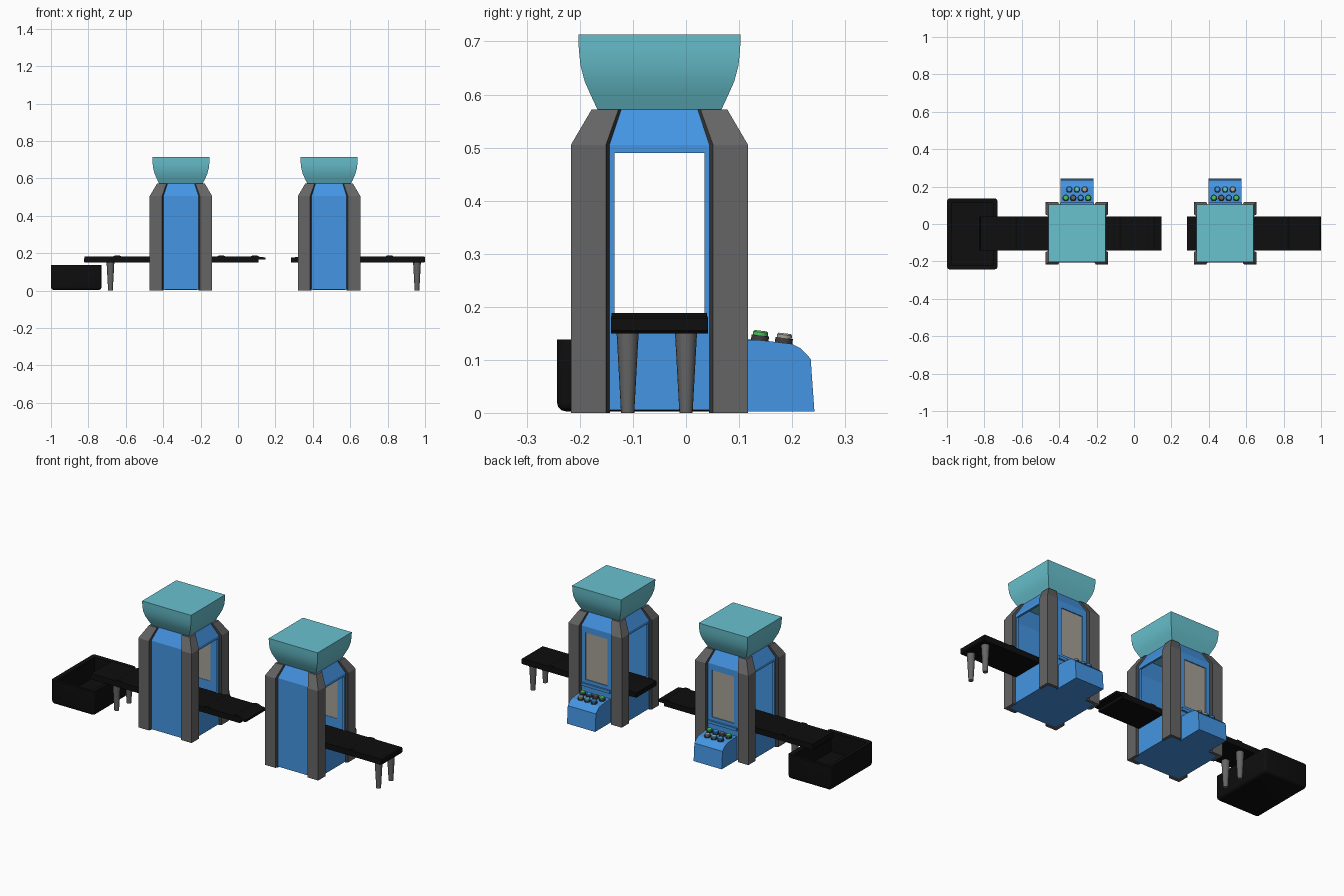
import bpy
import bmesh
from math import cos, sin, pi, radians
from mathutils import Matrix, Vector

if "Cube" in bpy.data.objects:
    bpy.data.objects.remove(bpy.data.objects["Cube"], do_unlink=True)


def material(name, *rgb):
    lin = [(c / 255 / 12.92) if c < 11 else ((c / 255 + 0.055) / 1.055) ** 2.4 for c in rgb] + [1]
    m = bpy.data.materials.new(name)
    m.use_nodes = True
    m.diffuse_color = lin
    m.node_tree.nodes["Principled BSDF"].inputs["Base Color"].default_value = lin
    return m


BLUE = material("blue paint", 68, 149, 227)
TEAL = material("teal dome", 104, 193, 206)
GREY = material("grey metal", 101, 101, 101)
DARK = material("dark grey trim", 62, 62, 62)
BLACK = material("black rubber", 14, 14, 14)
BEIGE = material("beige pane", 165, 160, 151)
GREEN = material("green button", 76, 192, 92)

CY = -0.05      # centre line of the whole production line


def loft(name, rings, mats, pick=None, matrix=Matrix(), smooth=False):
    """Skin a list of equal-length point rings; pick(ring, segment) gives the material."""
    bm = bmesh.new()
    vs = [[bm.verts.new(matrix @ Vector(p)) for p in ring] for ring in rings]
    n = len(rings[0])
    for i in range(len(rings) - 1):
        for j in range(n):
            k = (j + 1) % n
            f = bm.faces.new((vs[i][j], vs[i][k], vs[i + 1][k], vs[i + 1][j]))
            f.material_index = pick(i, j) if pick else 0
    bm.faces.new(vs[0])
    cap = bm.faces.new(vs[-1])
    cap.material_index = pick(len(rings) - 2, 0) if pick else 0
    bmesh.ops.recalc_face_normals(bm, faces=bm.faces)
    me = bpy.data.meshes.new(name)
    bm.to_mesh(me)
    bm.free()
    ob = bpy.data.objects.new(name, me)
    bpy.context.collection.objects.link(ob)
    for m in mats:
        me.materials.append(m)
    if smooth:
        activate(ob)
        bpy.ops.object.shade_smooth_by_angle(angle=radians(35))
    return ob


def activate(ob):
    bpy.ops.object.select_all(action="DESELECT")
    ob.select_set(True)
    bpy.context.view_layer.objects.active = ob


def square(r, z):
    return [(-r, -r, z), (r, -r, z), (r, r, z), (-r, r, z)]


def circle(r, z, n):
    return [(r * cos(2 * pi * i / n), r * sin(2 * pi * i / n), z) for i in range(n)]


def box(name, x0, x1, y0, y1, z0, z1, mat, matrix=Matrix()):
    rings = [[(x0, y0, z), (x1, y0, z), (x1, y1, z), (x0, y1, z)] for z in (z0, z1)]
    return loft(name, rings, [mat], matrix=matrix)


def extrude_x(name, profile, x0, x1, mat, matrix=Matrix()):
    return loft(name, [[(x, y, z) for y, z in profile] for x in (x0, x1)], [mat], matrix=matrix)


def extrude_y(name, profile, half, mat, matrix):
    return loft(name, [[(x, y, z) for x, z in profile] for y in (-half, half)], [mat], matrix=matrix)


def cut(target, cutter):
    mod = target.modifiers.new("cut", "BOOLEAN")
    mod.operation = "DIFFERENCE"
    mod.solver = "EXACT"
    mod.object = cutter
    activate(target)
    bpy.ops.object.modifier_apply(modifier=mod.name)
    bpy.data.objects.remove(cutter, do_unlink=True)


SHOULDER, TOP, TAPER = 0.505, 0.572, 0.765
POST = [(.101, .167), (.167, .167), (.167, .101), (.153, .093), (.15, .15), (.093, .153)]
CONSOLE = [(.14, .003), (.292, .003), (.285, .102), (.267, .121), (.25, .13), (.19, .137), (.14, .137)]
DOME = [(.117, .572), (.13, .6), (.141, .625), (.149, .655), (.152, .685), (.153, .713)]


def button(name, x, y, z, colour, frame):
    rings = [circle(r, h, 14) for r, h in
             ((.017, -.005), (.017, .009), (.0145, .009), (.0145, .015), (.012, .018))]
    place = frame @ Matrix.Translation((x, y, z)) @ Matrix.Rotation(radians(-7), 4, "X")
    loft(name, rings, [DARK, colour], lambda i, j: int(i > 1), place, True)


def machine(side, cx):
    at = Matrix.Translation((cx, CY, 0))

    # Hollow cabinet with openings for the belt and the back pane
    body = loft(side + "_cabinet", [square(.155, .005), square(.155, SHOULDER), square(.155 * TAPER, TOP)],
                [BLUE], matrix=at)
    cut(body, loft("cavity_cutter", [square(.143, .14), square(.143, SHOULDER - .002),
                                     square(.1, TOP + .02)], [BLUE], matrix=at))
    cut(body, box("belt_cutter", -.3, .3, -.085, .085, .15, .49, BLUE, at))
    cut(body, box("pane_cutter", -.069, .069, .1, .3, .205, .47, BLUE, at))
    box(side + "_back_pane", -.072, .072, .145, .15, .2, .475, BEIGE, at)
    box(side + "_pane_ledge", -.09, .09, .15, .165, .17, .186, BLUE, at)

    # Corner posts with dark inner edges, leaning in at the shoulder
    for sx in (-1, 1):
        for sy in (-1, 1):
            rings = [[(sx * u * s, sy * v * s, z) for u, v in POST]
                     for s, z in ((1, 0), (1, SHOULDER), (TAPER, TOP))]
            name = "_".join((side, "back" if sy > 0 else "front", "left" if sx > 0 else "right", "post"))
            loft(name, rings, [GREY, DARK], lambda i, j: int(j in (2, 5)), at)

    # Bowl-shaped dome
    loft(side + "_dome", [square(r, z) for r, z in DOME], [TEAL], matrix=at, smooth=True)

    # Control console and its two rows of buttons
    extrude_x(side + "_console", CONSOLE, -.088, .088, BLUE, at)
    for i, colour in enumerate((BLUE, TEAL, BEIGE)):
        button(f"{side}_outer_button_{i + 1}", (i - 1) * .041, .234, .132, colour, at)
    for i, colour in enumerate((GREEN, GREY, BLUE, GREEN)):
        button(f"{side}_inner_button_{i + 1}", (i - 1.5) * .04, .189, .137, colour, at)


def conveyor(side, profile, ridges, leg_x):
    at = Matrix.Translation((0, CY, 0))
    extrude_y(side + "_belt", profile, .091, BLACK, at)
    for i, x in enumerate(ridges):
        extrude_y(f"{side}_belt_ridge_{i + 1}",
                  [(x - .03, .178), (x + .03, .178), (x + .012, .188), (x - .012, .188)], .09, BLACK, at)
    for name, y in (("front", -.06), ("back", .05)):
        loft(f"{side}_{name}_leg", [circle(.0125, 0, 16), circle(.021, .155, 16)], [GREY],
             matrix=at @ Matrix.Translation((leg_x, y, 0)), smooth=True)


machine("right", -.305)
machine("left", .487)

# Conveyor belts, each with a thin lip at the feeding end
conveyor("right", [(-.825, .155), (-.82, .15), (.11, .15), (.11, .165), (.147, .165), (.147, .177),
                   (.1, .182), (-.82, .182)], (-.645, -.09, .09), -.682)
conveyor("left", [(.283, .15), (.995, .15), (1, .155), (1, .178), (.995, .182), (.34, .182),
                  (.283, .176)], (.81,), .957)

# Open collecting bin with rounded corners
bin_body = box("collecting_bin", -1, -.73, -.243, .137, .003, .138, BLACK)
bm = bmesh.new()
bm.from_mesh(bin_body.data)
bmesh.ops.bevel(bm, geom=[e for e in bm.edges if min(v.co.z for v in e.verts) < .1],
                offset=.016, segments=3, profile=.5, affect="EDGES")
top = max(bm.faces, key=lambda f: f.calc_center_median().z)
bmesh.ops.inset_region(bm, faces=[top], thickness=.024)
bmesh.ops.translate(bm, verts=top.verts, vec=(0, 0, -.003))
floor = bmesh.ops.extrude_discrete_faces(bm, faces=[top])["faces"][0]
bmesh.ops.translate(bm, verts=floor.verts, vec=(0, 0, -.11))
bm.to_mesh(bin_body.data)
bm.free()
activate(bin_body)
bpy.ops.object.shade_smooth_by_angle(angle=radians(35))
